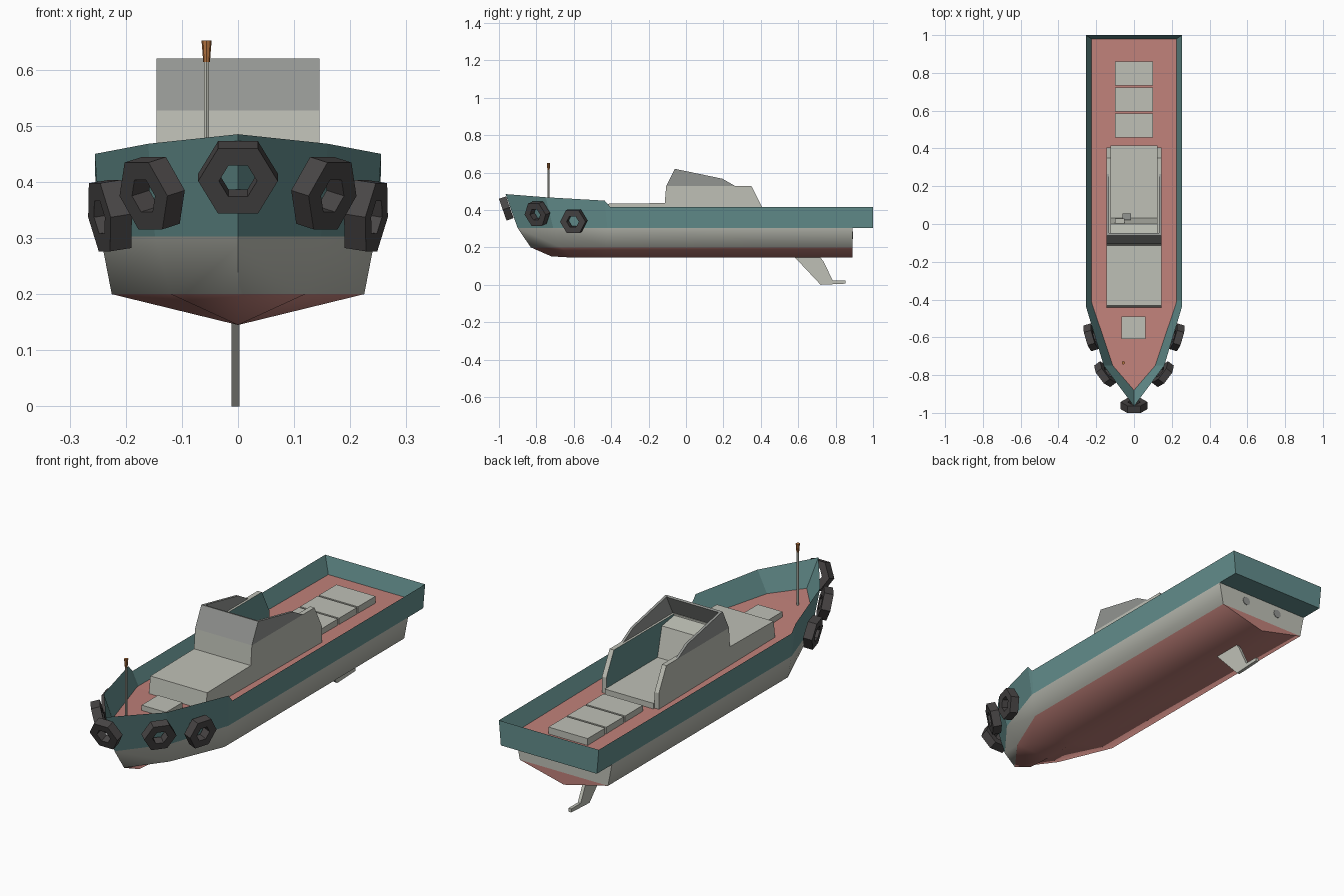
import bpy, bmesh, math
from mathutils import Vector, Matrix

if "Cube" in bpy.data.objects:
    bpy.data.objects.remove(bpy.data.objects["Cube"])


def material(name, rgb):
    m = bpy.data.materials.new(name)
    m.diffuse_color = (*rgb, 1)
    m.use_nodes = True
    m.node_tree.nodes["Principled BSDF"].inputs["Base Color"].default_value = m.diffuse_color
    return m


TEAL = material("teal paint", (0.125, 0.27, 0.265))
GREY = material("pale grey paint", (0.52, 0.53, 0.47))
RED = material("dull red paint", (0.53, 0.22, 0.195))
GLASS = material("mid grey window", (0.29, 0.30, 0.285))
RUBBER = material("dark rubber", (0.065, 0.06, 0.06))
ORANGE = material("orange lamp", (0.45, 0.17, 0.05))


def finish(name, bm, mats):
    bmesh.ops.remove_doubles(bm, verts=bm.verts[:], dist=1e-5)
    bmesh.ops.dissolve_degenerate(bm, edges=bm.edges[:], dist=1e-5)
    bmesh.ops.recalc_face_normals(bm, faces=bm.faces[:])
    me = bpy.data.meshes.new(name)
    bm.to_mesh(me)
    bm.free()
    for m in mats:
        me.materials.append(m)
    ob = bpy.data.objects.new(name, me)
    bpy.context.collection.objects.link(ob)
    return ob


def add_face(bm, pts, mat=0):
    unique = []
    for p in pts:
        if all((Vector(p) - Vector(q)).length > 1e-6 for q in unique):
            unique.append(p)
    if len(unique) > 2:
        bm.faces.new([bm.verts.new(p) for p in unique]).material_index = mat


def half_loft(name, stations, col_mats, caps, mats):
    """Skin half sections from stern to bow and mirror them across x."""
    bm = bmesh.new()
    for s in (1, -1):
        flip = lambda p: (p[0] * s, p[1], p[2])
        for a, b in zip(stations, stations[1:]):
            for i, m in enumerate(col_mats):
                add_face(bm, [flip(p) for p in (a[i], a[i + 1], b[i + 1], b[i])], m)
        for pts, m in caps:
            add_face(bm, [flip(p) for p in pts], m)
    return finish(name, bm, mats)


def extrude(name, profile, x0, x1, mat):
    """Side profile given as (y, z), extruded along x."""
    bm = bmesh.new()
    n = len(profile)
    a = [(x0, *p) for p in profile]
    b = [(x1, *p) for p in profile]
    add_face(bm, a)
    add_face(bm, b)
    for i in range(n):
        j = (i + 1) % n
        add_face(bm, [a[i], a[j], b[j], b[i]])
    return finish(name, bm, [mat])


def box(name, x0, x1, y0, y1, z0, z1, mat):
    return extrude(name, [(y0, z0), (y1, z0), (y1, z1), (y0, z1)], x0, x1, mat)


def cone(name, r1, r2, p0, p1, segs, mat):
    bm = bmesh.new()
    d = Vector(p1) - Vector(p0)
    mtx = Matrix.Translation((Vector(p0) + Vector(p1)) / 2) @ d.to_track_quat('Z', 'Y').to_matrix().to_4x4()
    bmesh.ops.create_cone(bm, cap_ends=True, segments=segs, radius1=r1, radius2=r2,
                          depth=d.length, matrix=mtx)
    return finish(name, bm, [mat])


# Lower hull: red V bottom, pale grey sides, flat transom
def low(y_keel, z_keel, chine, knuckle):
    return [(0, y_keel, z_keel), (chine[0], chine[1], 0.2),
            (knuckle[0], knuckle[1], 0.303), (0, knuckle[1], 0.303)]


stern = low(0.89, 0.145, (0.225, 0.89), (0.245, 0.89))
hull = half_loft("lower_hull", [
    stern,
    low(-0.42, 0.145, (0.225, -0.42), (0.245, -0.42)),
    low(-0.60, 0.145, (0.12, -0.67), (0.148, -0.71)),
    low(-0.72, 0.152, (0, -0.83), (0, -0.90))],
    [1, 0, 0],
    [([stern[0], stern[1], (0, 0.89, 0.2)], 1),
     ([(0, 0.89, 0.2), stern[1], stern[2], stern[3]], 0)], [GREY, RED])
bpy.context.view_layer.objects.active = hull
hull.select_set(True)
bpy.ops.object.shade_smooth_by_angle(angle=math.radians(75))


# Upper hull: teal bulwark sloping inward to the red deck
def up(bottom, rail, deck):
    return [(0, bottom[1], 0.303), (*bottom, 0.303), rail, deck, (0, deck[1], deck[2])]


aft = up((0.245, 1.0), (0.255, 1.0, 0.416), (0.225, 0.98, 0.34))
half_loft("upper_hull_and_deck", [
    aft,
    up((0.245, -0.41), (0.255, -0.405, 0.416), (0.225, -0.405, 0.355)),
    up((0.245, -0.42), (0.255, -0.435, 0.45), (0.223, -0.42, 0.355)),
    up((0.148, -0.71), (0.16, -0.75, 0.468), (0.112, -0.75, 0.37)),
    up((0, -0.90), (0, -0.965, 0.485), (0, -0.88, 0.375))],
    [0, 0, 0, 1],
    [([aft[0], aft[1], aft[2], (0, 1.0, 0.416)], 0),
     ([(0, 1.0, 0.416), aft[2], aft[3], aft[4]], 0)], [TEAL, RED])

# Low forward trunk and deck hatches
extrude("forward_trunk", [(-0.445, 0.34), (-0.432, 0.433), (-0.11, 0.437), (-0.11, 0.34)],
        -0.145, 0.145, GREY)
box("bow_hatch", -0.065, 0.06, -0.61, -0.49, 0.34, 0.388, GREY)
for i in range(3):
    y = 0.458 + i * 0.137
    box(f"stern_hatch_{i + 1}", -0.1, 0.1, y, y + 0.128, 0.33, 0.373, GREY)

# Open wheelhouse: side walls with teal lining, front wall, windows
wall = [(-0.122, 0.34), (-0.106, 0.527), (0.35, 0.527), (0.405, 0.42), (0.405, 0.34)]
window = [(-0.106, 0.527), (-0.06, 0.62), (0.195, 0.567), (0.265, 0.527)]
for side, s in (("left", -1), ("right", 1)):
    ob = extrude(f"{side}_cabin_wall", wall, s * 0.123, s * 0.145, GREY)
    ob.data.materials.append(TEAL)
    for p in ob.data.polygons:
        if p.normal.x * s < -0.9:
            p.material_index = 1
    extrude(f"{side}_window", window, s * 0.133, s * 0.145, GLASS)
extrude("front_cabin_wall", [(-0.122, 0.34), (-0.106, 0.527), (-0.09, 0.527), (-0.09, 0.34)],
        -0.145, 0.145, GREY)
extrude("windscreen", [(-0.106, 0.527), (-0.06, 0.62), (-0.048, 0.617), (-0.094, 0.527)],
        -0.145, 0.145, GLASS)

# Cockpit floor, console and its controls
box("cockpit_floor", -0.124, 0.124, -0.09, 0.415, 0.34, 0.372, GREY)
extrude("console", [(-0.095, 0.36), (-0.095, 0.52), (0.0, 0.505), (0.035, 0.36)],
        -0.124, 0.124, GREY)
box("control_box", -0.1, -0.05, 0.0, 0.03, 0.45, 0.49, GREY)
box("throttle", -0.06, -0.015, 0.02, 0.055, 0.425, 0.445, GLASS)

# Mast with a lamp
cone("mast", 0.005, 0.005, (-0.056, -0.735, 0.36), (-0.056, -0.735, 0.62), 6, GREY)
cone("mast_lamp", 0.006, 0.009, (-0.056, -0.735, 0.614), (-0.056, -0.735, 0.652), 8, ORANGE)

# Skeg under the stern and exhaust discs on the transom
extrude("skeg", [(0.56, 0.17), (0.70, 0.17), (0.735, 0.125), (0.785, 0.022), (0.853, 0.022),
                 (0.853, 0.006), (0.72, 0.0)], -0.012, 0.003, GREY)
for side, x in (("left", -0.09), ("right", 0.09)):
    cone(f"{side}_exhaust", 0.02, 0.02, (x, 0.885, 0.265), (x, 0.892, 0.265), 12, GLASS)


# Six-sided tyre fenders around the bow
def tyre(name, centre, normal):
    n = Vector(normal).normalized()
    u = Vector((0, 0, 1)).cross(n).normalized()
    v = n.cross(u)
    section = [(0.071, 0.02), (0.071, -0.02), (0.034, -0.02), (0.034, 0.02)]
    bm = bmesh.new()

    def point(i, k):
        a, (r, h) = math.tau * i / 6, section[k % 4]
        return Vector(centre) + r * (u * math.cos(a) + v * math.sin(a)) + n * h

    for i in range(6):
        for k in range(4):
            add_face(bm, [point(i, k), point(i + 1, k), point(i + 1, k + 1), point(i, k + 1)])
    finish(name, bm, [RUBBER])


tyre("bow_tyre", (0, -0.961, 0.408), (0, -0.94, -0.33))
for side, s in (("left", -1), ("right", 1)):
    tyre(f"{side}_front_tyre", (s * 0.153, -0.795, 0.38), (s * 0.77, -0.58, -0.25))
    tyre(f"{side}_rear_tyre", (s * 0.228, -0.60, 0.34), (s * 0.95, -0.28, -0.15))
